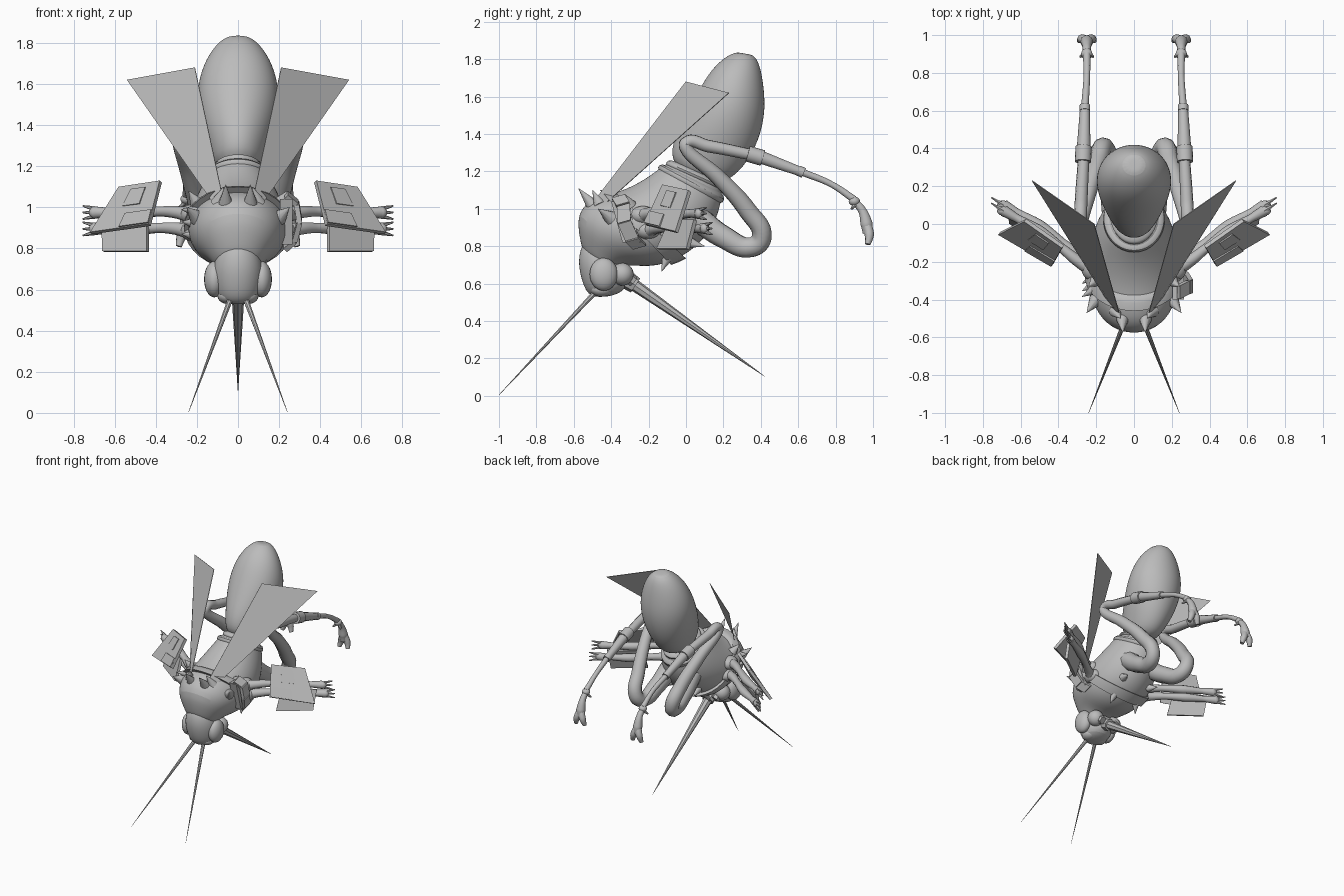
import bpy, bmesh, math
from mathutils import Vector

cube = bpy.data.objects.get("Cube")
if cube:
    bpy.data.objects.remove(cube)

grey = bpy.data.materials.new("clay_grey")
grey.use_nodes = True
grey.diffuse_color = (0.5, 0.5, 0.5, 1)
grey.node_tree.nodes["Principled BSDF"].inputs["Base Color"].default_value = (0.5, 0.5, 0.5, 1)


def finish(ob, smooth=True):
    ob.data.materials.clear()
    ob.data.materials.append(grey)
    bpy.ops.object.select_all(action='DESELECT')
    ob.select_set(True)
    bpy.context.view_layer.objects.active = ob
    if smooth:
        bpy.ops.object.shade_smooth_by_angle(angle=math.radians(40))
    return ob


def from_bmesh(name, bm, smooth=True):
    bmesh.ops.recalc_face_normals(bm, faces=bm.faces)
    me = bpy.data.meshes.new(name)
    bm.to_mesh(me)
    bm.free()
    ob = bpy.data.objects.new(name, me)
    bpy.context.collection.objects.link(ob)
    return finish(ob, smooth)


def loft(name, stations, sides=16, sub=2):
    """Skin elliptical rings, each given by its two side-profile points and half width."""
    bm = bmesh.new()
    rings = []
    for y1, z1, y2, z2, rx in stations:
        a, b = Vector((0, y1, z1)), Vector((0, y2, z2))
        ring = []
        for i in range(sides):
            t = math.tau * i / sides
            ring.append(bm.verts.new((a + b) / 2 + (a - b) / 2 * math.cos(t) + Vector((rx * math.sin(t), 0, 0))))
        rings.append(ring)
    for p, q in zip(rings, rings[1:]):
        for i in range(sides):
            j = (i + 1) % sides
            bm.faces.new((p[i], p[j], q[j], q[i]))
    for ring in (rings[0], rings[-1]):
        bmesh.ops.poke(bm, faces=[bm.faces.new(ring)])
    ob = from_bmesh(name, bm)
    if sub:
        ob.modifiers.new("Subdivision", 'SUBSURF').levels = sub
    return ob


def tube(name, points, handle='AUTO', res=8):
    """Round limb through points (x, y, z, radius)."""
    cu = bpy.data.curves.new(name, 'CURVE')
    cu.dimensions = '3D'
    cu.bevel_depth = 1
    cu.bevel_resolution = 3
    cu.resolution_u = res
    cu.use_fill_caps = True
    sp = cu.splines.new('BEZIER')
    sp.bezier_points.add(len(points) - 1)
    for bp, (x, y, z, r) in zip(sp.bezier_points, points):
        bp.co, bp.radius = (x, y, z), r
        bp.handle_left_type = bp.handle_right_type = handle
    ob = bpy.data.objects.new(name, cu)
    bpy.context.collection.objects.link(ob)
    finish(ob, False)
    bpy.ops.object.convert(target='MESH')
    return finish(bpy.context.object)


def cone(name, a, b, r1, r2=0.001, sides=10):
    a, b = Vector(a), Vector(b)
    bm = bmesh.new()
    bmesh.ops.create_cone(bm, cap_ends=True, segments=sides, radius1=r1, radius2=r2, depth=(b - a).length)
    bm.transform((b - a).to_track_quat('Z', 'Y').to_matrix().to_4x4())
    bmesh.ops.translate(bm, verts=bm.verts, vec=(a + b) / 2)
    return from_bmesh(name, bm)


def ball(name, centre, size):
    bm = bmesh.new()
    bmesh.ops.create_uvsphere(bm, u_segments=20, v_segments=14, radius=1)
    bmesh.ops.scale(bm, verts=bm.verts, vec=size)
    bmesh.ops.translate(bm, verts=bm.verts, vec=centre)
    return from_bmesh(name, bm)


def plate(name, corners, thick):
    """Flat slab extruded evenly either side of a polygon."""
    bm = bmesh.new()
    bm.faces.new([bm.verts.new(c) for c in corners])
    ob = from_bmesh(name, bm, False)
    mod = ob.modifiers.new("Thickness", 'SOLIDIFY')
    mod.thickness, mod.offset = thick, 0
    return ob


def lerp_quad(q, u, v, lift=0):
    a, b, c, d = map(Vector, q)
    n = (b - a).cross(d - a).normalized()
    return (a.lerp(b, u)).lerp(d.lerp(c, u), v) + n * lift


# Body: abdomen, thorax and head
loft("abdomen", [(-.08, 1.24, .18, 1.13, .11), (-.08, 1.35, .28, 1.18, .14), (-.02, 1.48, .38, 1.32, .19),
                 (.05, 1.61, .43, 1.5, .21), (.12, 1.73, .42, 1.65, .175), (.19, 1.8, .4, 1.76, .12),
                 (.26, 1.84, .37, 1.82, .06)])
loft("thorax", [(-.1, 1.25, .19, 1.13, .11), (-.13, 1.23, .2, 1.07, .15), (-.22, 1.16, .16, .9, .21),
                (-.36, 1.09, .02, .75, .25), (-.5, 1.07, -.16, .68, .25), (-.59, .98, -.3, .7, .2),
                (-.57, .84, -.37, .68, .13), (-.55, .76, -.39, .66, .1)])
loft("head", [(-.55, .84, -.38, .76, .09), (-.58, .74, -.33, .7, .125), (-.57, .65, -.3, .61, .125),
              (-.54, .56, -.34, .55, .1), (-.5, .53, -.42, .53, .05)])

# Straps and petiole folds over the thorax
loft("belt", [(-.39, 1.1, .0, .735, .258), (-.42, 1.105, -.04, .715, .262), (-.46, 1.1, -.08, .7, .262)], 32, 0)
loft("petiole_fold", [(-.12, 1.24, .2, 1.09, .14), (-.14, 1.24, .21, 1.05, .165), (-.17, 1.21, .19, 1.01, .17)], 24, 1)
loft("petiole_ring", [(-.09, 1.27, .2, 1.14, .11), (-.105, 1.25, .21, 1.11, .135), (-.12, 1.23, .2, 1.09, .12)], 24, 1)

# Proboscis and its mount
cone("proboscis", (0, -.33, .63), (0, .42, .105), .035, .001, 8)
cone("proboscis_mount", (0, -.36, .65), (0, -.27, .59), .055, .045, 8)

upper_panel = [(.376, -.12, 1.125), (.576, .02, 1.095), (.714, -.05, .875), (.43, -.215, .915)]
lower_panel = [(.44, -.08, .94), (.66, .05, .94), (.655, .01, .785), (.44, -.15, .785)]

for s, side in ((1, "left"), (-1, "right")):
    def m(points):
        return [(s * p[0], *p[1:]) for p in points]

    # Eyes, cheeks and antennae
    ball(side + "_eye", (s * .115, -.44, .65), (.05, .075, .088))
    ball(side + "_cheek", (s * .08, -.34, .65), (.06, .06, .06))
    ball(side + "_lip", (s * .05, -.45, .57), (.05, .06, .04))
    cone(side + "_antenna", (s * .035, -.48, .56), (s * .24, -1, .005), .014, .001, 8)
    cone(side + "_mount_block", (s * .075, -.34, .66), (s * .06, -.28, .61), .035, .03, 6)

    # Wings
    plate(side + "_wing", m([(.07, -.5, 1.03), (.21, 0, 1.68), (.54, .23, 1.62), (.12, -.44, 1.02)]), .004)

    # Thorns
    for a, b, r in (((.06, -.5, 1.02), (.06, -.575, 1.11), .035), ((.1, -.46, 1.02), (.07, -.5, 1.1), .035),
                    ((.2, -.4, .95), (.25, -.47, 1.0), .04), ((.1, -.1, .74), (.12, -.13, .665), .03),
                    ((.12, .02, .82), (.14, .1, .8), .03), ((.2, -.3, 1.02), (.24, -.33, 1.08), .035)):
        cone(side + "_thorn", *m([a, b]), r)

    # Arms with three-clawed hands
    for k, (z, dy) in enumerate(((.975, 0), (.895, .03))):
        arm = f"{side}_arm_{k + 1}"
        ball(arm + "_socket", (s * .22, -.23 + dy, z - .01), (.06, .07, .05))
        tube(arm, m([(.2, -.25 + dy, z - .02, .045), (.29, -.2 + dy, z, .032), (.38, -.13 + dy, z + .005, .025),
                     (.5, -.04 + dy, z, .032), (.62, .03 + dy, z, .022), (.69, .07 + dy, z, .03)]))
        ball(arm + "_palm", (s * .695, .07 + dy, z), (.03, .025, .028))
        for dz in (-.032, 0, .032):
            cone(arm + "_claw", *m([(.69, .07 + dy, z + dz * .5), (.755, .11 + dy, z + dz)]), .014, .004, 6)

    # Forearm panels with raised details
    plate(side + "_upper_panel", m(upper_panel), .022)
    plate(side + "_lower_panel", m(lower_panel), .022)
    for u0, u1, v0, v1 in ((.28, .62, .12, .5), (.0, .5, .68, .98)):
        quad = [lerp_quad(upper_panel, u, v, -.015) for u, v in ((u0, v0), (u1, v0), (u1, v1), (u0, v1))]
        plate(side + "_panel_detail", m([tuple(p) for p in quad]), .009)

    # Hind legs: looped thigh, knee, shin, collars
    tube(side + "_thigh", m([(.1, .06, .95, .07), (.12, .2, .85, .062), (.14, .35, .795, .055), (.16, .405, .85, .053),
                             (.19, .33, .99, .05), (.24, .17, 1.17, .043), (.285, 0, 1.325, .035),
                             (.285, 0, 1.352, .034), (.28, .12, 1.335, .034), (.265, .37, 1.285, .03)]))
    cone(side + "_shin_collar", (s * .27, .33, 1.295), (s * .267, .41, 1.272), .043, .043, 16)
    tube(side + "_shin", m([(.267, .39, 1.28, .037), (.26, .61, 1.2, .026)]), 'VECTOR')
    cone(side + "_shin_ring", (s * .26, .6, 1.205), (s * .26, .63, 1.192), .028, .028, 12)
    tube(side + "_lower_shin", m([(.26, .62, 1.197, .02), (.25, .78, 1.13, .017), (.25, .9, 1.05, .02)]))

    # Feet: ankle, heel spurs, instep and split toes
    ball(side + "_ankle", (s * .25, .9, 1.04), (.03, .03, .025))
    for dx in (-.035, .035):
        cone(side + "_heel_spur", (s * .25, .91, 1.03), (s * .25 + dx, .885, 1.0), .015, .006, 8)
        tube(side + "_toe", m([(.25, .965, .92, .027), (.25 + dx * .7, .98, .86, .025), (.25 + dx * 1.1, .972, .81, .015)]))
    tube(side + "_foot", m([(.25, .9, 1.04, .02), (.25, .94, .995, .023), (.25, .965, .92, .034), (.25, .972, .87, .028)]))

# Handle-shaped pack on the left flank, with a boxy backing
grip = [(.235, -.36, 1.06), (.285, -.335, 1.02), (.3, -.33, .93), (.275, -.29, .84), (.23, -.25, .8)]
for a, b in zip(grip, grip[1:]):
    a, b = Vector(a), Vector(b)
    w = Vector((0, .035, .01))
    plate("flank_grip", [a - w, b - w, b + w, a + w], .025)
plate("flank_grip_backing", [(.235, -.4, 1.04), (.235, -.32, 1.04), (.235, -.24, .82), (.235, -.34, .82)], .06)

# Ragged barbs on the right flank
for z, dy in ((.98, 0), (.92, .03), (.86, .07)):
    cone("flank_barb", (-.2, -.34 + dy, z), (-.275, -.385 + dy, z + .01), .035)
